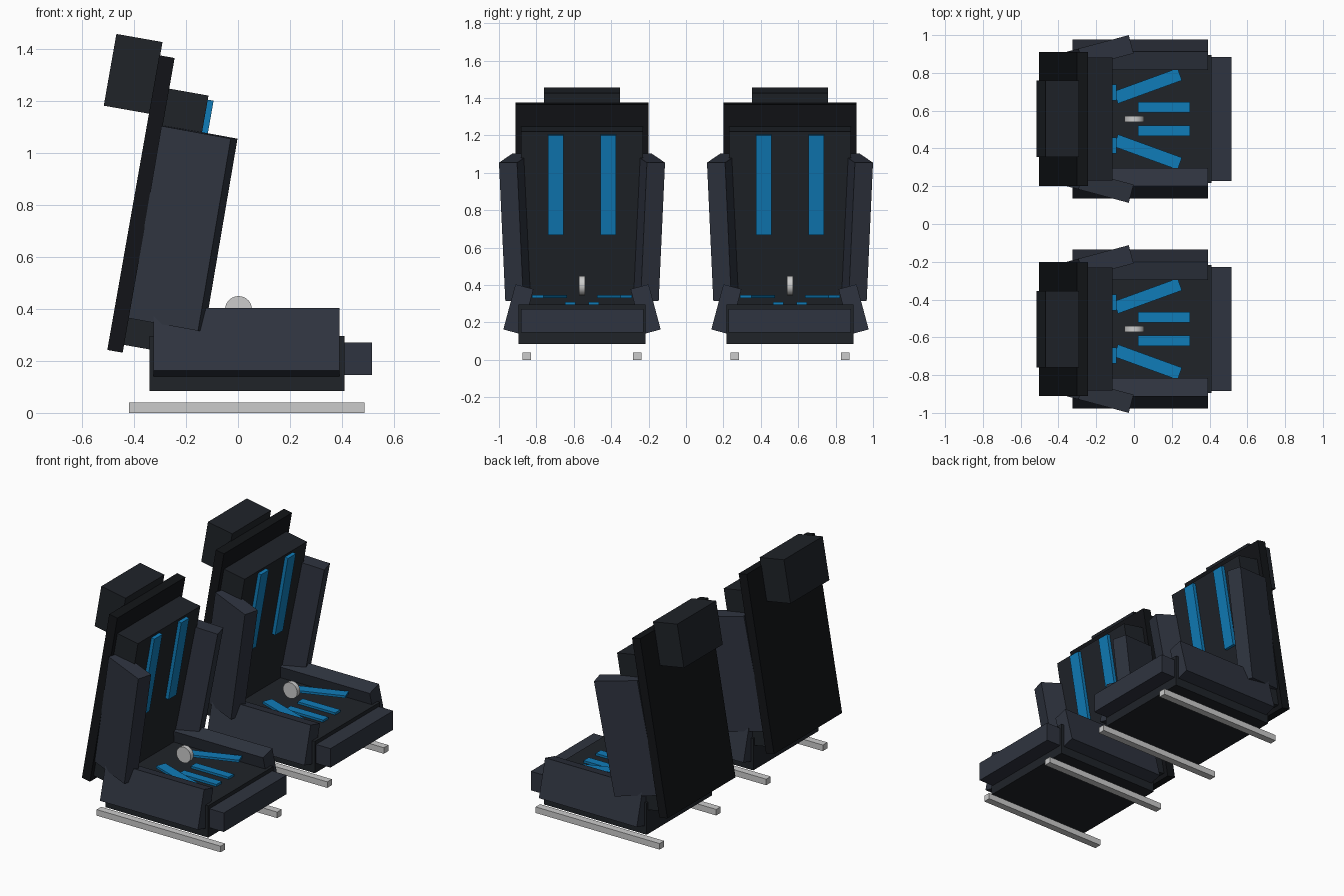
import bpy
from math import radians

if "Cube" in bpy.data.objects:
    bpy.data.objects.remove(bpy.data.objects["Cube"])


def material(name, rgb):
    m = bpy.data.materials.new(name)
    m.diffuse_color = (*rgb, 1)
    m.use_nodes = True
    m.node_tree.nodes["Principled BSDF"].inputs["Base Color"].default_value = m.diffuse_color
    return m


SHELL = material("black_shell", (0.006, 0.007, 0.009))
CUSHION = material("dark_cushion", (0.014, 0.017, 0.022))
BOLSTER = material("slate_bolster", (0.028, 0.034, 0.050))
BLUE = material("blue_strap", (0.005, 0.20, 0.48))


def finish(name, mat):
    ob = bpy.context.object
    ob.name = name
    if mat:
        ob.data.materials.append(mat)
    return ob


def box(name, center, size, mat=None, rot=(0, 0, 0)):
    """Box by centre and full size, rotated by degrees (roll, pitch, yaw)."""
    bpy.ops.mesh.primitive_cube_add(size=1, location=center,
                                    rotation=[radians(a) for a in rot])
    ob = finish(name, mat)
    ob.scale = size
    bpy.ops.object.transform_apply(location=False, rotation=False, scale=True)
    return ob


RECLINE = (0, 10, 0)

for side, yc in (("right", -0.556), ("left", 0.556)):
    n = side + "_seat_"

    # Seat base and front thigh pad
    box(n + "base", (0.035, yc, 0.19), (0.75, 0.68, 0.21), CUSHION)
    box(n + "front_pad", (0.437, yc, 0.208), (0.156, 0.655, 0.125), BOLSTER)

    # Reclined backrest: rear shell, cushion, headrest
    box(n + "back_shell", (-0.373, yc, 0.803), (0.06, 0.71, 1.15), SHELL, RECLINE)
    box(n + "back_cushion", (-0.279, yc, 0.741), (0.16, 0.65, 1.0), CUSHION, RECLINE)
    box(n + "headrest", (-0.403, yc, 1.303), (0.18, 0.405, 0.28), CUSHION, RECLINE)

    # Paired parts on either side of the seat centre line
    for s, tag in ((-1, "_a"), (1, "_b")):
        box(n + "rail" + tag, (0.033, yc + s * 0.295, 0.02), (0.905, 0.047, 0.04))
        box(n + "seat_bolster" + tag, (0.033, yc + s * 0.34, 0.27),
            (0.715, 0.10, 0.25), BOLSTER, (15 * s, 0, 0))
        box(n + "back_bolster" + tag, (-0.211, yc + s * 0.343, 0.709),
            (0.28, 0.10, 0.75), BOLSTER, (0, 10, 15 * s))
        # Harness straps on the backrest and on the seat
        box(n + "shoulder_strap" + tag, (-0.153, yc + s * 0.14, 0.936),
            (0.025, 0.083, 0.54), BLUE, RECLINE)
        box(n + "lap_strap" + tag, (0.073, yc + s * 0.175, 0.338),
            (0.36, 0.068, 0.015), BLUE, (0, 0, 20 * s))
        box(n + "crotch_strap" + tag, (0.158, yc + s * 0.063, 0.302),
            (0.275, 0.055, 0.015), BLUE)

    # Round harness buckle, standing on edge
    bpy.ops.mesh.primitive_cylinder_add(vertices=24, radius=0.052, depth=0.03,
                                        location=(0.002, yc, 0.397),
                                        rotation=(radians(90), 0, 0))
    finish(n + "buckle", None)
    bpy.ops.object.shade_smooth_by_angle(angle=radians(30))
